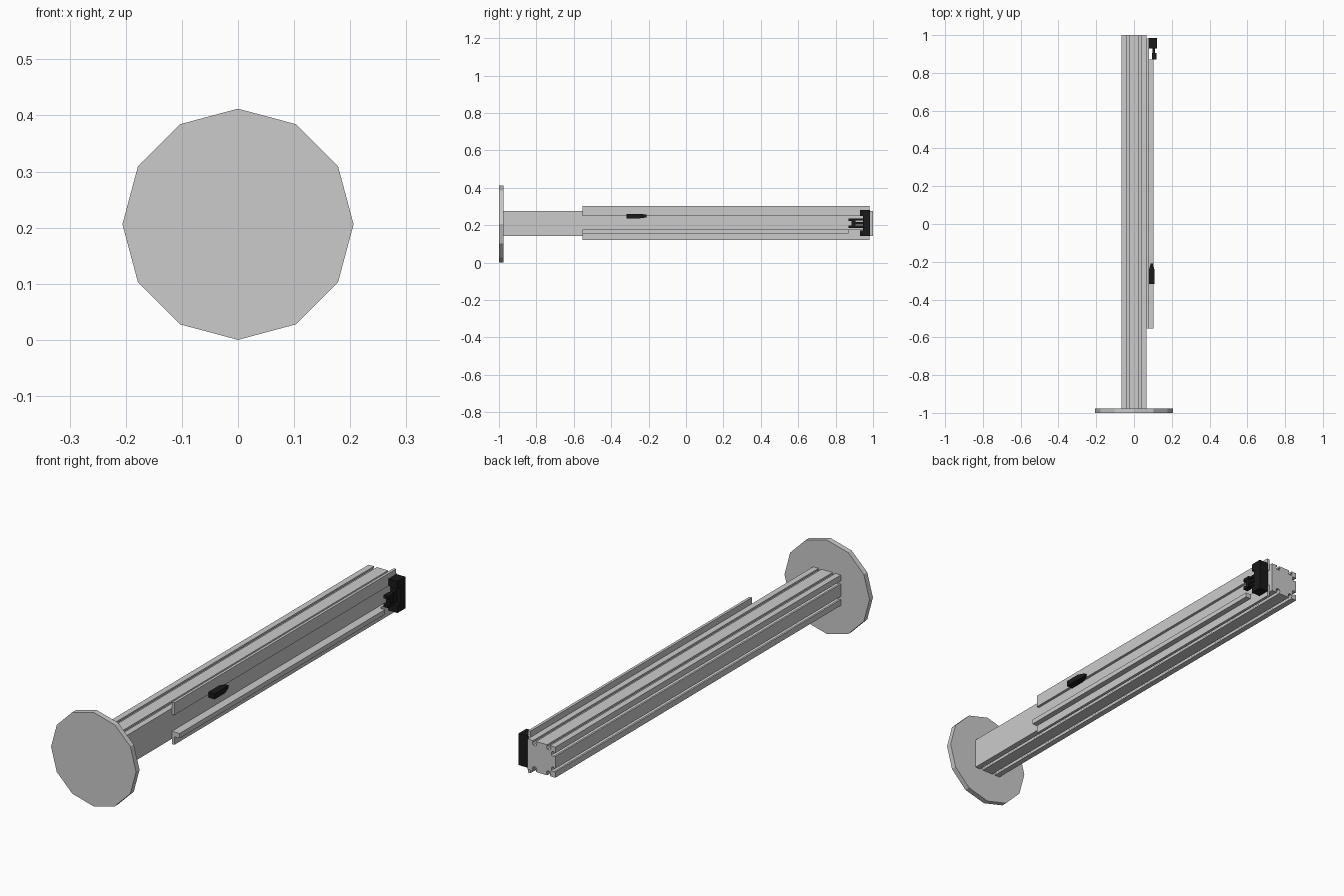
import bpy, bmesh, math
from mathutils import Vector, Matrix

if "Cube" in bpy.data.objects:
    bpy.data.objects.remove(bpy.data.objects["Cube"])

CZ = 0.21          # beam axis height
H = 0.067          # beam half width


def extrude_y(name, pts, y0, y1):
    """Extrude an (x, z) outline along y."""
    bm = bmesh.new()
    face = bm.faces.new([bm.verts.new((x, y0, z)) for x, z in pts])
    out = bmesh.ops.extrude_face_region(bm, geom=[face])
    vs = [g for g in out['geom'] if isinstance(g, bmesh.types.BMVert)]
    bmesh.ops.translate(bm, verts=vs, vec=(0, y1 - y0, 0))
    return finish(name, bm)


def finish(name, bm, mat=None):
    bmesh.ops.recalc_face_normals(bm, faces=bm.faces)
    me = bpy.data.meshes.new(name)
    bm.to_mesh(me)
    bm.free()
    ob = bpy.data.objects.new(name, me)
    bpy.context.collection.objects.link(ob)
    if mat:
        me.materials.append(mat)
    return ob


def boxes(name, items, mat=None):
    """One object from boxes given as (x0, x1, y0, y1, z0, z1)."""
    bm = bmesh.new()
    for x0, x1, y0, y1, z0, z1 in items:
        m = Matrix.Translation(((x0 + x1) / 2, (y0 + y1) / 2, (z0 + z1) / 2))
        m = m @ Matrix.Diagonal((x1 - x0, y1 - y0, z1 - z0, 1))
        bmesh.ops.create_cube(bm, size=1, matrix=m)
    return finish(name, bm, mat)


black = bpy.data.materials.new("black_plastic")
black.diffuse_color = (0.01, 0.01, 0.01, 1)
black.use_nodes = True
black.node_tree.nodes["Principled BSDF"].inputs["Base Color"].default_value = black.diffuse_color

# twelve-sided end disc
extrude_y("end_disc", [(0.206 * math.cos(i * math.pi / 6),
                        0.206 + 0.206 * math.sin(i * math.pi / 6)) for i in range(12)],
          -1.0, -0.976)

# slotted beam: two T-slots on the top, left and bottom sides, flat right side
def slot(c):
    n, w, d1, d2 = 0.007, 0.012, 0.008, 0.02
    return [(c - n, H), (c - n, H - d1), (c - w, H - d1), (c - n, H - d2),
            (c + n, H - d2), (c + w, H - d1), (c + n, H - d1), (c + n, H)]

side = [(-H, H)] + slot(-0.034) + slot(0.034)
top = side
right = [(H, H)]
bottom = [(-x, -z) for x, z in side]
left = [(-z, x) for x, z in side]
outline = top + right + bottom + left
extrude_y("slotted_beam", [(x, CZ + z) for x, z in outline], -0.976, 1.0)

# upper guide plate and lower flanged rail
boxes("upper_plate", [(H, 0.079, -0.553, 0.982, 0.25, 0.304)])
boxes("lower_plate", [(H, 0.079, -0.553, 0.982, 0.12, 0.176)])
boxes("lower_flange", [(0.079, 0.104, -0.553, 0.87, 0.155, 0.176)])

# pointed slider
bm = bmesh.new()
rings = [(-0.318, 0.015, 0.012), (-0.245, 0.015, 0.012), (-0.21, 0.006, 0.007)]
loops = [[bm.verts.new((0.094 + sx * w, y, 0.249 + sz * h))
          for sx, sz in ((-1, -1), (1, -1), (1, 1), (-1, 1))] for y, w, h in rings]
for a, b in zip(loops, loops[1:]):
    for i in range(4):
        bm.faces.new((a[i], a[(i + 1) % 4], b[(i + 1) % 4], b[i]))
bm.faces.new(loops[0])
bm.faces.new(loops[-1])
finish("slider", bm, black)

# end bracket with lips at top and bottom
boxes("end_bracket", [(0.077, 0.122, 0.946, 0.984, 0.142, 0.281),
                      (0.077, 0.122, 0.93, 0.946, 0.249, 0.281),
                      (0.077, 0.122, 0.93, 0.946, 0.142, 0.172)], black)

# latch on the bracket: three prongs and stepped head
boxes("latch_prongs", [(0.098, 0.112, 0.9, 0.946, z - 0.006, z + 0.006)
                       for z in (0.192, 0.211, 0.23)], black)
boxes("latch_head", [(0.096, 0.119, 0.87, 0.906, 0.185, 0.199),
                     (0.096, 0.119, 0.87, 0.906, 0.223, 0.237),
                     (0.098, 0.116, 0.885, 0.906, 0.199, 0.223)], black)
